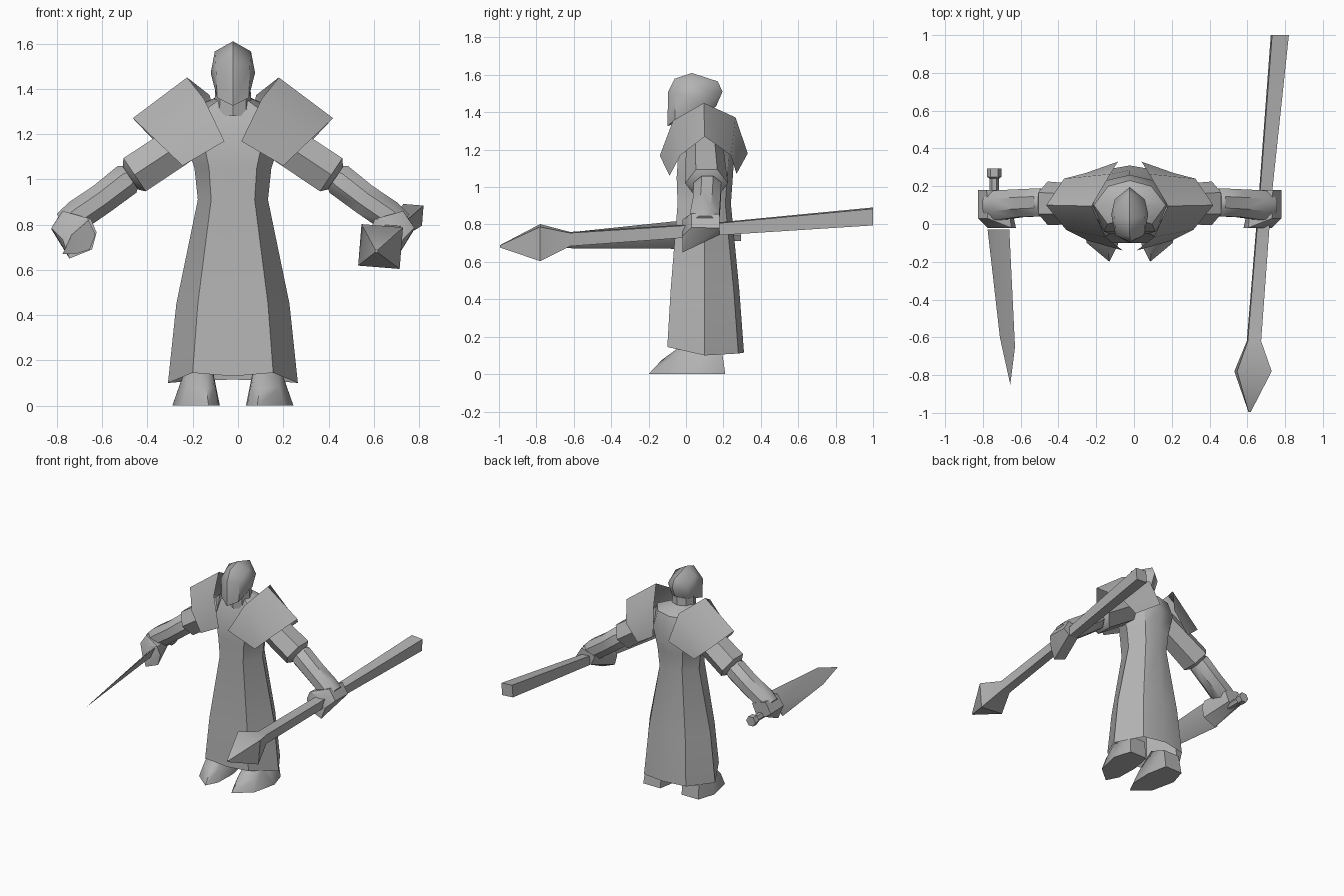
import bpy, bmesh, math
from mathutils import Vector

CX = -0.0225  # symmetry plane of the figure

gray = bpy.data.materials.new("plain gray")
gray.diffuse_color = (0.45, 0.45, 0.45, 1)


def finish(name, bm):
    bmesh.ops.recalc_face_normals(bm, faces=bm.faces[:])
    me = bpy.data.meshes.new(name)
    bm.to_mesh(me)
    bm.free()
    me.materials.append(gray)
    ob = bpy.data.objects.new(name, me)
    bpy.context.collection.objects.link(ob)
    return ob


def flip(p):
    return (2 * CX - p[0], p[1], p[2])


def hull(name, pts):
    bm = bmesh.new()
    for p in pts:
        bm.verts.new(p)
    res = bmesh.ops.convex_hull(bm, input=bm.verts[:])
    loose = {v for v in res["geom_interior"] if isinstance(v, bmesh.types.BMVert)}
    bmesh.ops.delete(bm, geom=list(loose), context="VERTS")
    bmesh.ops.dissolve_limit(bm, angle_limit=0.02, verts=bm.verts[:], edges=bm.edges[:])
    return finish(name, bm)


def loft(name, rings, cap_start=True, cap_end=True):
    bm = bmesh.new()
    rows = [[bm.verts.new(p) for p in r] for r in rings]
    n = len(rows[0])
    for a, b in zip(rows, rows[1:]):
        for i in range(n):
            j = (i + 1) % n
            bm.faces.new((a[i], a[j], b[j], b[i]))
    if cap_start:
        bm.faces.new(rows[0])
    if cap_end:
        bm.faces.new(rows[-1])
    return finish(name, bm)


def sheet(name, pts, faces):
    bm = bmesh.new()
    vs = [bm.verts.new(p) for p in pts]
    for f in faces:
        bm.faces.new([vs[i] for i in f])
    return finish(name, bm)


def ring(c, u, v, ru, rv, n, turn=0.0):
    c, u, v = Vector(c), Vector(u).normalized(), Vector(v).normalized()
    return [tuple(c + u * ru * math.cos(turn + math.tau * i / n)
                  + v * rv * math.sin(turn + math.tau * i / n)) for i in range(n)]


# robe: rows of (z, half width, front y, back y)
robe = []
for z, hx, yf, yb in [(0.12, 0.287, -0.10, 0.31), (0.45, 0.25, -0.082, 0.285),
                      (0.91, 0.155, -0.045, 0.24), (1.05, 0.17, -0.05, 0.25),
                      (1.2, 0.22, -0.04, 0.26), (1.31, 0.19, 0.0, 0.23),
                      (1.36, 0.08, 0.02, 0.16)]:
    h = 1 if z < 0.2 else 0  # uneven hem
    robe.append([(CX, yf, z + 0.01 * h), (CX + 0.62 * hx, yf, z + 0.025 * h),
                 (CX + hx, 0.1, z - 0.02 * h), (CX + 0.6 * hx, yb - 0.03, z - 0.01 * h),
                 (CX, yb, z - 0.005 * h), (CX - 0.6 * hx, yb - 0.03, z - 0.01 * h),
                 (CX - hx, 0.1, z - 0.02 * h), (CX - 0.62 * hx, yf, z + 0.025 * h)])
loft("robe", robe, cap_start=False)

# neck and head
X, Y, Z = (1, 0, 0), (0, 1, 0), (0, 0, 1)
loft("neck", [ring((CX, 0.06, 1.28), X, Y, 0.085, 0.085, 8),
              ring((CX, 0.05, 1.45), X, Y, 0.075, 0.085, 8)])
head = [(CX, y, z) for y, z in [(0.03, 1.61), (-0.06, 1.58), (-0.095, 1.51), (-0.1, 1.325),
                                (0.17, 1.565), (0.195, 1.51), (0.16, 1.43)]]
for x, y, z in [(0.08, 0.04, 1.565), (0.098, 0.05, 1.47), (0.08, 0.13, 1.5),
                (0.075, -0.06, 1.5), (0.07, -0.06, 1.36), (0.07, 0.1, 1.41)]:
    head += [(CX + x, y, z), (CX - x, y, z)]
hull("head", head)

# parts built on both sides
for side, m in (("right", lambda p: p), ("left", flip)):
    # shoulder pad: ridge, then front sheet and back sheet
    pad = [(-0.225, 0.095, 1.45), (-0.465, 0.1, 1.27),
           (-0.15, -0.07, 1.355), (-0.36, -0.03, 1.17), (-0.06, -0.14, 1.168), (-0.245, -0.088, 1.06),
           (-0.125, 0.265, 1.372), (-0.37, 0.24, 1.17), (-0.085, 0.33, 1.18), (-0.255, 0.27, 1.07)]
    sheet(side + "_shoulder_pad", [m(p) for p in pad],
          [(0, 2, 3, 1), (2, 4, 5, 3), (0, 1, 7, 6), (6, 7, 9, 8)])

    # sleeve and forearm
    perp = (-0.56, 0, 0.83)
    sleeve = [((-0.17, 0.1, 1.21), 0.1, 0.1), ((-0.457, 0.11, 1.02), 0.102, 0.115),
              ((-0.475, 0.11, 1.005), 0.07, 0.08)]
    loft(side + "_sleeve", [[m(p) for p in ring(c, perp, Y, a, b, 6, math.pi / 6)]
                            for c, a, b in sleeve])
    arm = [((-0.46, 0.115, 1.02), 0.05, 0.06), ((-0.49, 0.115, 1.0), 0.078, 0.08),
           ((-0.6, 0.11, 0.915), 0.074, 0.08), ((-0.71, 0.1, 0.84), 0.075, 0.085),
           ((-0.77, 0.1, 0.8), 0.06, 0.075)]
    loft(side + "_forearm", [[m(p) for p in ring(c, perp, Y, a, b, 8, math.pi / 8)]
                             for c, a, b in arm])

    # closed fist, lower at the front
    fist = [(x, -0.02, z) for x, z in [(-0.72, 0.815), (-0.65, 0.825), (-0.625, 0.765),
                                       (-0.645, 0.69), (-0.745, 0.65), (-0.775, 0.735)]]
    fist += [(x, 0.18, z) for x, z in [(-0.825, 0.78), (-0.78, 0.855), (-0.67, 0.82),
                                       (-0.70, 0.75), (-0.78, 0.745)]]
    fist += [(-0.825, 0.03, 0.785), (-0.775, 0.03, 0.86)]
    hull(side + "_fist", [m(p) for p in fist])

    # boot
    boot = [(x, y, 0) for x, y in [(-0.13, -0.2), (-0.25, -0.1), (-0.29, 0.08), (-0.25, 0.21),
                                   (-0.11, 0.21), (-0.08, 0.05), (-0.085, -0.11)]]
    boot += [(-0.14, -0.13, 0.075), (-0.23, -0.08, 0.08), (-0.105, -0.08, 0.08),
             (-0.245, 0.0, 0.125), (-0.11, -0.02, 0.125), (-0.24, 0.19, 0.14),
             (-0.11, 0.19, 0.14), (-0.22, 0.04, 0.2), (-0.12, 0.04, 0.2)]
    hull(side + "_boot", [m(p) for p in boot])

# staff with a pointed square head: (x, y, z, half diagonal)
staff = [(0.772, 1.0, 0.843, 0.063), (0.695, 0.15, 0.775, 0.045), (0.635, -0.62, 0.722, 0.05),
         (0.63, -0.78, 0.703, 0.13), (0.612, -0.995, 0.683, 0.008)]
loft("staff", [ring((x, y, z), X, Z, r, r, 4, math.pi / 4 - 0.08) for x, y, z, r in staff])

# dagger handle and blade
loft("dagger_handle", [ring((-0.74, y, 0.745), X, Z, r, r, 6)
                       for y, r in ((-0.02, 0.025), (0.24, 0.025), (0.25, 0.038), (0.295, 0.038))])
hull("dagger_blade", [(-0.775, -0.03, 0.67), (-0.66, -0.03, 0.82), (-0.63, -0.65, 0.755),
                      (-0.71, -0.6, 0.672), (-0.655, -0.85, 0.69),
                      (-0.735, -0.03, 0.755), (-0.70, -0.03, 0.735)])

# soft shading that keeps the hard creases
for ob in bpy.context.scene.objects:
    ob.select_set(True)
    bpy.context.view_layer.objects.active = ob
bpy.ops.object.shade_smooth_by_angle(angle=math.radians(40))
